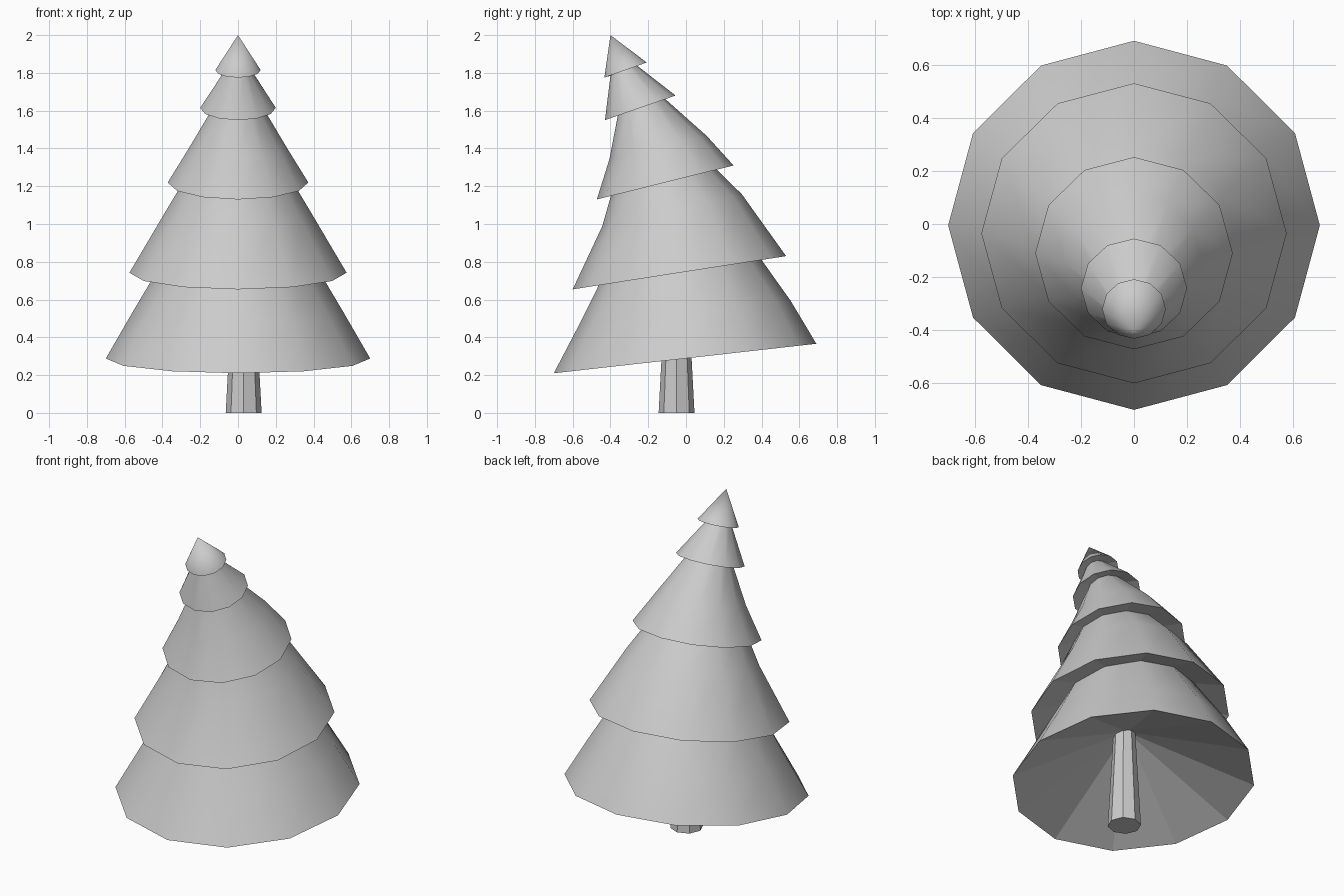
import bpy, bmesh
from math import cos, sin, pi, radians

if "Cube" in bpy.data.objects:
    bpy.data.objects.remove(bpy.data.objects["Cube"])

SIDES = 12


def ring(bm, cy, rx, ry, z, tilt):
    """Tilted ring: centre y, half widths, centre height, rise at the back."""
    return [bm.verts.new((rx * cos(2 * pi * i / SIDES),
                          cy + ry * sin(2 * pi * i / SIDES),
                          z + tilt * sin(2 * pi * i / SIDES)))
            for i in range(SIDES)]


def bridge(bm, low, high, smooth=True):
    for i in range(SIDES):
        j = (i + 1) % SIDES
        bm.faces.new((low[i], low[j], high[j], high[i])).smooth = smooth


def fan(bm, loop, tip, smooth):
    for i in range(SIDES):
        bm.faces.new((loop[i], loop[(i + 1) % SIDES], tip)).smooth = smooth


def finish(bm, name):
    bmesh.ops.recalc_face_normals(bm, faces=bm.faces)
    for e in bm.edges:
        if e.is_manifold and e.calc_face_angle() > radians(35):
            e.smooth = False
    mesh = bpy.data.meshes.new(name)
    bm.to_mesh(mesh)
    bm.free()
    obj = bpy.data.objects.new(name, mesh)
    bpy.context.collection.objects.link(obj)
    return obj


# Leaning foliage: each tier runs rim -> bend -> neck, and the next rim flares out
tiers = [
    [(-0.005, 0.70, 0.695, 0.288, 0.078), (-0.005, 0.56, 0.56, 0.53, 0.062),
     (-0.045, 0.40, 0.395, 0.80, 0.08)],
    [(-0.035, 0.575, 0.565, 0.742, 0.088), (-0.074, 0.38, 0.37, 1.072, 0.085),
     (-0.128, 0.27, 0.258, 1.255, 0.065)],
    [(-0.11, 0.372, 0.362, 1.22, 0.09), (-0.147, 0.258, 0.258, 1.405, 0.06),
     (-0.252, 0.115, 0.105, 1.645, 0.05)],
    [(-0.242, 0.20, 0.187, 1.615, 0.065), (-0.34, 0.065, 0.06, 1.82, 0.035)],
    [(-0.32, 0.12, 0.112, 1.815, 0.04)],
]
bm = bmesh.new()
prev = None
for tier in tiers:
    for k, params in enumerate(tier):
        cur = ring(bm, *params)
        if prev is None:
            # Hollow underside of the lowest tier
            fan(bm, cur, bm.verts.new((0.015, -0.045, 0.62)), False)
        else:
            bridge(bm, prev, cur, smooth=k > 0)
        prev = cur
fan(bm, prev, bm.verts.new((0, -0.40, 2.0)), True)
finish(bm, "foliage")

# Tapered trunk with flat sides
bm = bmesh.new()
bmesh.ops.create_cone(bm, cap_ends=True, segments=8,
                      radius1=0.095, radius2=0.062, depth=0.62)
trunk = finish(bm, "trunk")
trunk.location = (0.03, -0.05, 0.31)
